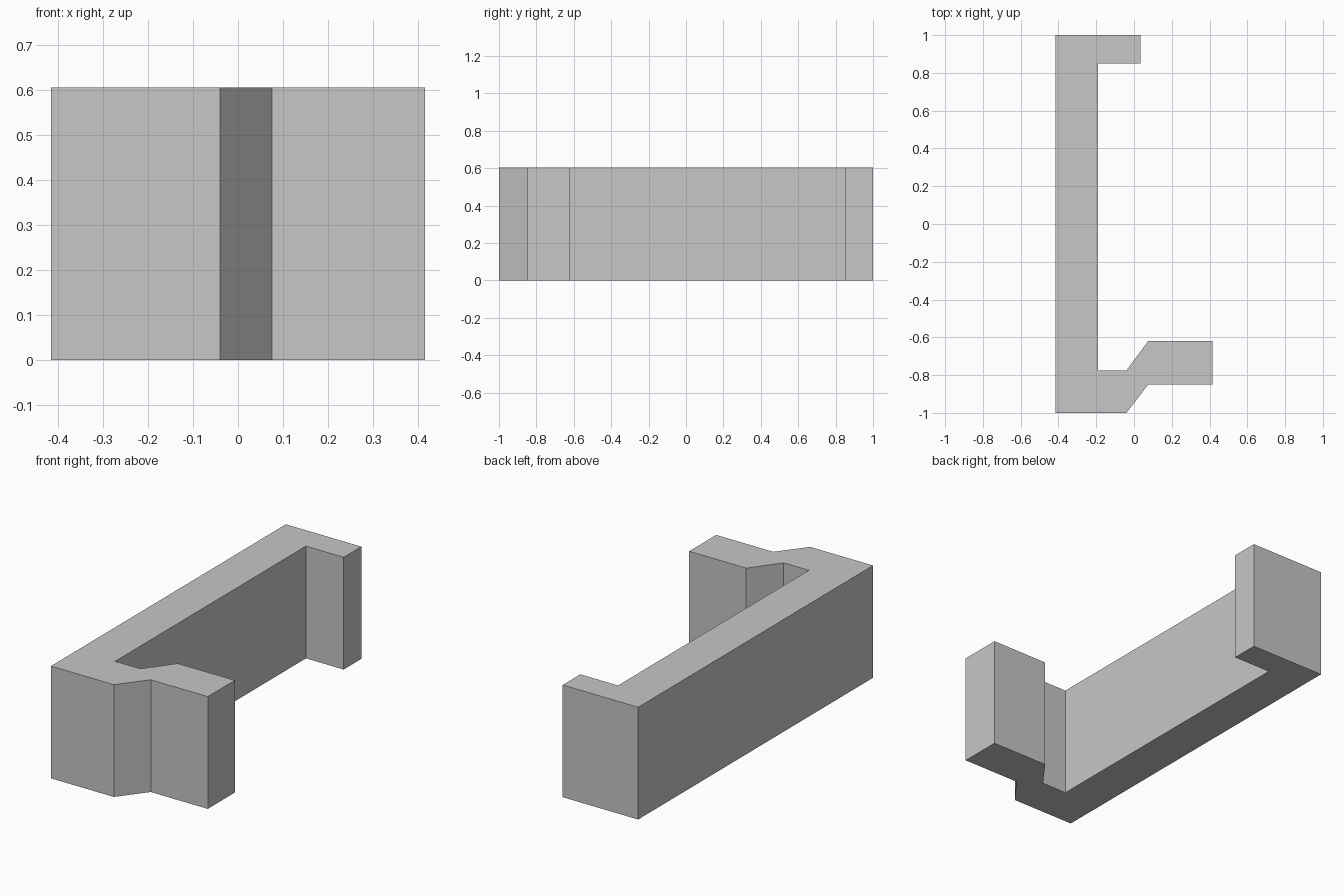
import bpy
import bmesh

HEIGHT = 0.605

# Remove the default cube only
cube = bpy.data.objects.get("Cube")
if cube:
    bpy.data.objects.remove(cube, do_unlink=True)

# Plain grey material
grey = bpy.data.materials.new("light_grey")
grey.use_nodes = True
colour = (0.57, 0.57, 0.57, 1.0)
grey.diffuse_color = colour
shader = next(n for n in grey.node_tree.nodes if n.type == "BSDF_PRINCIPLED")
shader.inputs["Base Color"].default_value = colour


def extruded_profile(name, outline, height, material):
    """Fill a plan outline and extrude it straight up."""
    bm = bmesh.new()
    base = bm.faces.new([bm.verts.new((x, y, 0)) for x, y in outline])
    result = bmesh.ops.extrude_face_region(bm, geom=[base], use_keep_orig=True)
    top = [v for v in result["geom"] if isinstance(v, bmesh.types.BMVert)]
    bmesh.ops.translate(bm, verts=top, vec=(0, 0, height))
    bmesh.ops.recalc_face_normals(bm, faces=bm.faces)
    mesh = bpy.data.meshes.new(name)
    bm.to_mesh(mesh)
    bm.free()
    mesh.materials.append(material)
    obj = bpy.data.objects.new(name, mesh)
    bpy.context.collection.objects.link(obj)
    return obj


# Bracket plan: long back wall, short rear lip, cranked front arm
plan = [
    (-0.415, -1.0), (-0.04, -1.0), (0.075, -0.85), (0.415, -0.85),
    (0.415, -0.62), (0.075, -0.62), (-0.04, -0.775), (-0.19, -0.775),
    (-0.19, 0.85), (0.035, 0.85), (0.035, 1.0), (-0.415, 1.0),
]
extruded_profile("clip_bracket", plan, HEIGHT, grey)
